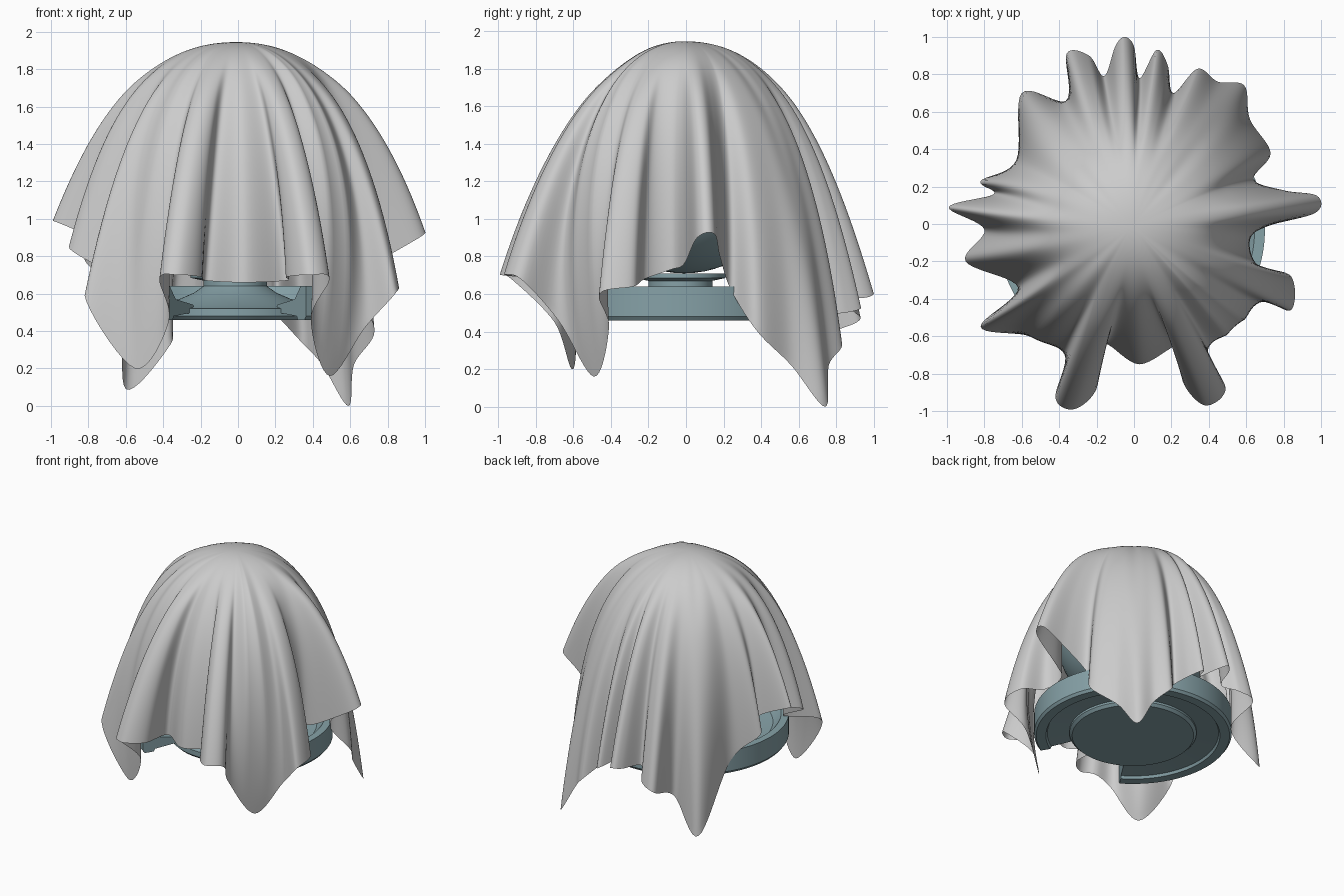
import bpy, bmesh
from math import sin, cos, pi, radians
from mathutils import Vector

if "Cube" in bpy.data.objects:
    bpy.data.objects.remove(bpy.data.objects["Cube"])


def make_object(name, bm, mat=None, angle=40, loc=(0, 0, 0)):
    bmesh.ops.recalc_face_normals(bm, faces=bm.faces)
    bmesh.ops.translate(bm, verts=bm.verts, vec=loc)
    me = bpy.data.meshes.new(name)
    bm.to_mesh(me)
    bm.free()
    ob = bpy.data.objects.new(name, me)
    bpy.context.collection.objects.link(ob)
    if mat:
        me.materials.append(mat)
    bpy.ops.object.select_all(action='DESELECT')
    bpy.context.view_layer.objects.active = ob
    ob.select_set(True)
    bpy.ops.object.shade_smooth_by_angle(angle=radians(angle))
    return ob


BASE = (-.015, -.03, 0)


def sweep(name, profile, a0, a1, n, mat, closed):
    """Turn an (r, z) profile about z from angle a0 to a1."""
    bm = bmesh.new()
    full = abs(a1 - a0 - 2 * pi) < 1e-4
    rows = [[bm.verts.new((r * cos(a), r * sin(a), z)) for r, z in profile]
            for a in (a0 + (a1 - a0) * i / n for i in range(n if full else n + 1))]
    m = len(profile)
    for i in range(n):
        p, q = rows[i], rows[(i + 1) % len(rows)]
        for j in range(m if closed else m - 1):
            k = (j + 1) % m
            bm.faces.new((p[j], q[j], q[k], p[k]))
    if closed and not full:
        bm.faces.new(rows[0])
        bm.faces.new(rows[-1])
    bmesh.ops.remove_doubles(bm, verts=bm.verts, dist=1e-5)
    return make_object(name, bm, mat, 30, BASE)


blue = bpy.data.materials.new("blue_grey")
blue.diffuse_color = (0.24, 0.36, 0.39, 1)
blue.use_nodes = True
blue.node_tree.nodes["Principled BSDF"].inputs["Base Color"].default_value = blue.diffuse_color

# foot disc with flared neck
sweep("foot", [(0, .46), (.44, .46), (.46, .48), (.46, .52), (.37, .54), (.22, .605),
               (.17, .64), (.17, .67), (.24, .685), (.24, .71), (0, .71)],
      0, 2 * pi, 96, blue, False)

# outer ring, open at the front
sweep("open_ring", [(.42, .50), (.62, .48), (.63, .46), (.70, .46), (.715, .48), (.715, .64),
                    (.66, .64), (.6, .57), (.42, .54)],
      radians(-58), radians(238), 96, blue, True)

# round body under the cloth
bm = bmesh.new()
bmesh.ops.create_uvsphere(bm, u_segments=64, v_segments=32, radius=.56)
make_object("round_body", bm, blue, loc=(-.01, -.01, 1.27))

# hem of the cloth, clockwise from the back
hem = [(-.10, .95, .59), (-.05, 1.0, .60), (0, .95, .58), (.03, .78, .58),
       (.12, .93, .53), (.18, .85, .50), (.21, .70, .48), (.34, .83, .34), (.45, .76, .22),
       (.59, .74, 0), (.62, .56, .22), (.73, .38, .40), (.64, .24, .62), (.80, .18, .80),
       (.98, .15, .92), (.97, .06, .90), (.72, -.01, .76), (.62, -.08, .73),
       (.66, -.22, .68), (.84, -.28, .64), (.84, -.46, .60), (.68, -.41, .42),
       (.49, -.49, .16), (.39, -.68, .46), (.49, -.88, .68), (.38, -.97, .70),
       (.26, -.84, .69), (.26, -.64, .67), (.03, -.75, .66), (-.17, -.64, .67),
       (-.20, -.88, .69), (-.32, -.99, .70), (-.42, -.93, .68), (-.37, -.70, .45),
       (-.55, -.60, .20), (-.82, -.55, .59), (-.62, -.34, .66), (-.90, -.20, .84),
       (-.80, -.03, .90), (-.99, .09, .99), (-.75, .16, .88), (-.82, .23, .78),
       (-.63, .34, .56), (-.60, .70, .09), (-.36, .66, .33), (-.36, .91, .45),
       (-.24, .90, .50), (-.16, .79, .57)]
P = [Vector(p) for p in hem]
n, STEPS = len(P), 9
rim = []
for i in range(n):
    a, b, c, d = (P[(i + k) % n] for k in (-1, 0, 1, 2))
    for s in range(STEPS):
        t = s / STEPS
        rim.append(b + .5 * t * ((c - a) + t * ((2 * a - 5 * b + 4 * c - d)
                                               + t * (3 * (b - c) + d - a))))
N = len(rim)


def smooth(pts, w):
    for _ in range(2):
        pts = [sum((pts[(i + k) % N] for k in range(-w, w + 1)), Vector()) / (2 * w + 1)
               for i in range(N)]
    return pts


soft = smooth(rim, 22)
mild = smooth(rim, 3)

# draped cloth: one curve per hem sample from the crown to the hem
ROWS = 64
top = Vector((-.01, -.01, 1.945))
bm = bmesh.new()
crown = bm.verts.new(top)
cols = []
for h, m, s in zip(rim, mild, soft):
    out = Vector((s.x, s.y, 0)).normalized()
    fold = Vector((m.x - s.x, m.y - s.y, 0))
    front = max(0, -out.y) ** 4
    # tucked-in corners bulge outwards above the hem
    bulge = 3.6 * max(0, .6 - m.z) * max(0, .95 - m.xy.length) * (1 if out.y < 0 else .4)
    p1 = top + out * (.51 - .12 * front)
    p2 = out * (.71 + min(.3, bulge))
    p2.z = 1.6 - .35 * (1 - s.z)
    end = Vector((s.x, s.y, h.z))
    tip = Vector((h.x - s.x, h.y - s.y, 0))
    col = []
    for j in range(1, ROWS + 1):
        t = j / ROWS
        u = 1 - t
        w = min(1, max(0, (t - .1) / .4))
        w = w * w * (3 - 2 * w)                     # folds start below the crown
        co = u ** 3 * top + 3 * u * u * t * p1 + 3 * u * t * t * p2 + t ** 3 * end
        col.append(bm.verts.new(co + w * (fold * 1.44 * u * t * t + tip * t ** 3)))
    cols.append(col)
for i in range(N):
    a, b = cols[i], cols[(i + 1) % N]
    bm.faces.new((crown, b[0], a[0]))
    for j in range(ROWS - 1):
        bm.faces.new((a[j], b[j], b[j + 1], a[j + 1]))
make_object("draped_cloth", bm, None, 80)
